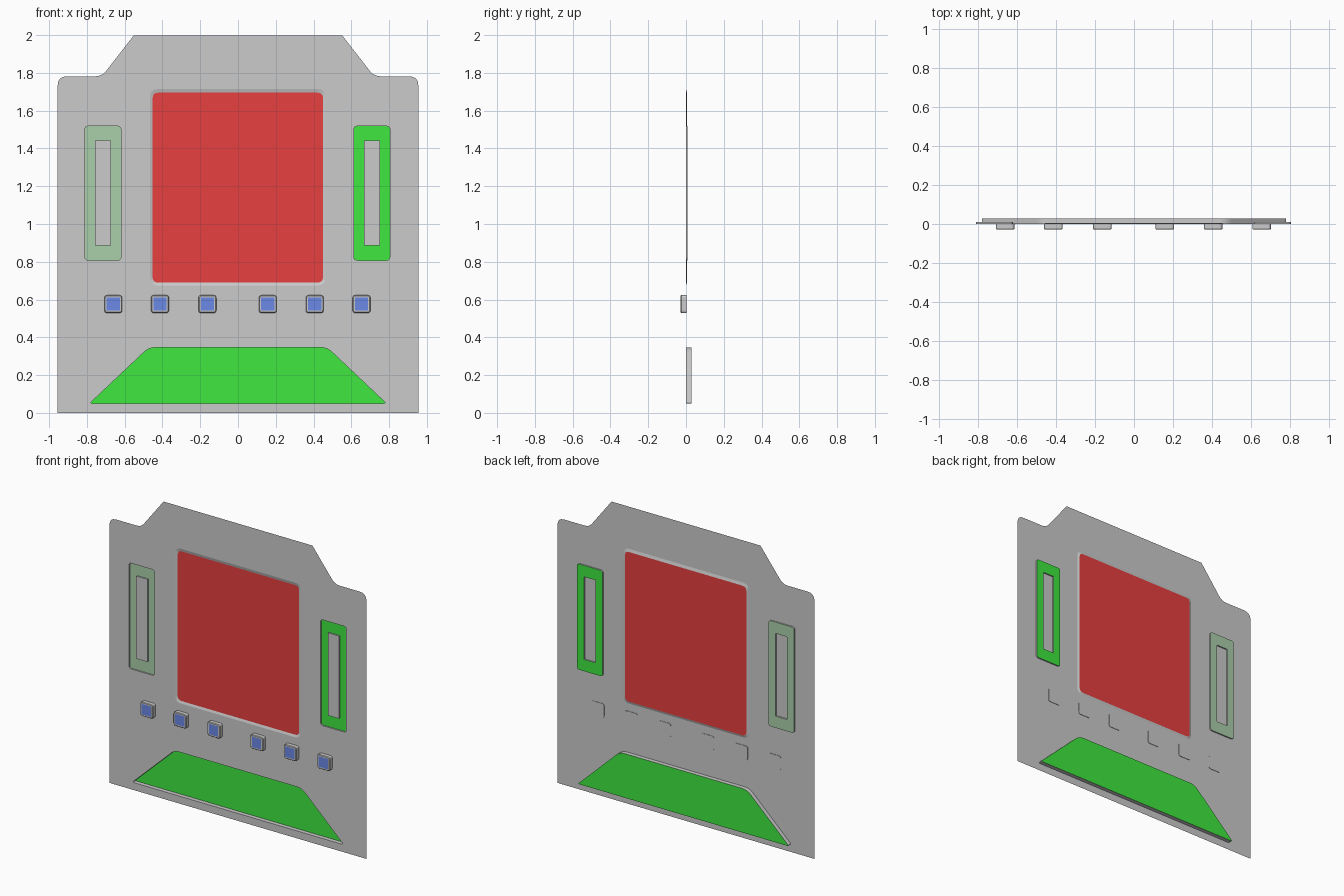
import bpy, bmesh
from mathutils import Vector

if "Cube" in bpy.data.objects:
    bpy.data.objects.remove(bpy.data.objects["Cube"])


def material(name, rgb):
    m = bpy.data.materials.new(name)
    m.diffuse_color = (*rgb, 1)
    m.use_nodes = True
    m.node_tree.nodes["Principled BSDF"].inputs["Base Color"].default_value = m.diffuse_color
    return m


RED = material("screen_red", (0.8, 0.05, 0.05))
GREEN = material("bright_green", (0.05, 0.8, 0.05))
DULL = material("dull_green", (0.40, 0.62, 0.40))
BLUE = material("button_blue", (0.15, 0.25, 0.8))
GREY = material("panel_grey", (0.8, 0.8, 0.8))


def rounded(points, cuts, n=4):
    """Outline in x,z with every corner cut back by a distance and curved."""
    out = []
    if not isinstance(cuts, (list, tuple)):
        cuts = [cuts] * len(points)
    for i, c in enumerate(points):
        c = Vector(c)
        a = c + (Vector(points[i - 1]) - c).normalized() * cuts[i]
        b = c + (Vector(points[(i + 1) % len(points)]) - c).normalized() * cuts[i]
        if cuts[i] == 0:
            out.append(c)
            continue
        for k in range(n + 1):
            t = k / n
            out.append(a * (1 - t) ** 2 + c * 2 * t * (1 - t) + b * t * t)
    return out


def rect(x0, x1, z0, z1, r):
    return rounded([(x0, z0), (x1, z0), (x1, z1), (x0, z1)], r)


def finish(name, bm, mats):
    me = bpy.data.meshes.new(name)
    bm.to_mesh(me)
    bm.free()
    for m in mats:
        me.materials.append(m)
    ob = bpy.data.objects.new(name, me)
    bpy.context.collection.objects.link(ob)
    return ob


def shell(name, rings, colour, bands, cap, back=False):
    """Join rings (outline, y) into a stepped shell and close the last one.
    bands and cap give the material slot: 0 grey, 1 colour."""
    bm = bmesh.new()
    loops = [[bm.verts.new((p.x, y, p.y)) for p in pts] for pts, y in rings]
    for a, b, slot in zip(loops, loops[1:], bands):
        for i in range(len(a)):
            j = (i + 1) % len(a)
            bm.faces.new((a[i], a[j], b[j], b[i])).material_index = slot
    bm.faces.new(loops[-1]).material_index = cap
    if back:
        bm.faces.new(loops[0][::-1])
    return finish(name, bm, [GREY, colour])


# Outlines of the openings in the panel
screen_out = rect(-0.466, 0.464, 0.675, 1.714, 0.04)
screen_in = rect(-0.452, 0.45, 0.69, 1.695, 0.03)
tray = rounded([(-0.785, 0.05), (0.785, 0.05), (0.472, 0.346), (-0.472, 0.346)],
               [0.015, 0.015, 0.035, 0.035])
slots = [("left_slot", -0.715, DULL), ("right_slot", 0.709, GREEN)]
slot_outs = [rect(x - 0.095, x + 0.095, 0.808, 1.518, 0.018) for _, x, _ in slots]

# Thin panel with its stepped top and openings
half = [(0.955, 0), (0.955, 1.782), (0.72, 1.782), (0.553, 1.997)]
cuts = [0, 0.05, 0.035, 0]
outline = rounded(half + [(-x, z) for x, z in half[::-1]], cuts + cuts[::-1])
bm = bmesh.new()
for pts in [outline, screen_out, tray] + slot_outs:
    vs = [bm.verts.new((p.x, 0, p.y)) for p in pts]
    for i in range(len(vs)):
        bm.edges.new((vs[i - 1], vs[i]))
bmesh.ops.triangle_fill(bm, use_beauty=True, use_dissolve=False, edges=bm.edges[:])
bm.normal_update()
for f in bm.faces:
    if f.normal.y > 0:
        f.normal_flip()
finish("panel", bm, [GREY])

# Screen, slightly sunk behind a sloped rim
shell("screen", [(screen_out, 0), (screen_in, 0.005)], RED, [0], 1)

# Sloping-sided tray near the bottom
shell("lower_tray", [(tray, 0), (tray, 0.028)], GREEN, [0], 1)

# Side slots: sunk coloured frame with the panel showing in the middle
for (name, x, colour), out in zip(slots, slot_outs):
    mid = rect(x - 0.042, x + 0.042, 0.887, 1.442, 0.002)
    shell(name, [(out, 0), (out, 0.009), (mid, 0.009), (mid, 0)],
          colour, [0, 1, 0], 0)

# Row of push buttons with blue faces
for i, x in enumerate([-0.66, -0.413, -0.162, 0.158, 0.406, 0.654]):
    def sq(h, r):
        return rect(x - h, x + h, 0.576 - h, 0.576 + h, r)
    shell(f"button_{i + 1}",
          [(sq(0.047, 0.015), 0.003), (sq(0.047, 0.015), -0.025),
           (sq(0.043, 0.013), -0.029), (sq(0.035, 0.002), -0.029)],
          BLUE, [0, 0, 0], 1, back=True)
